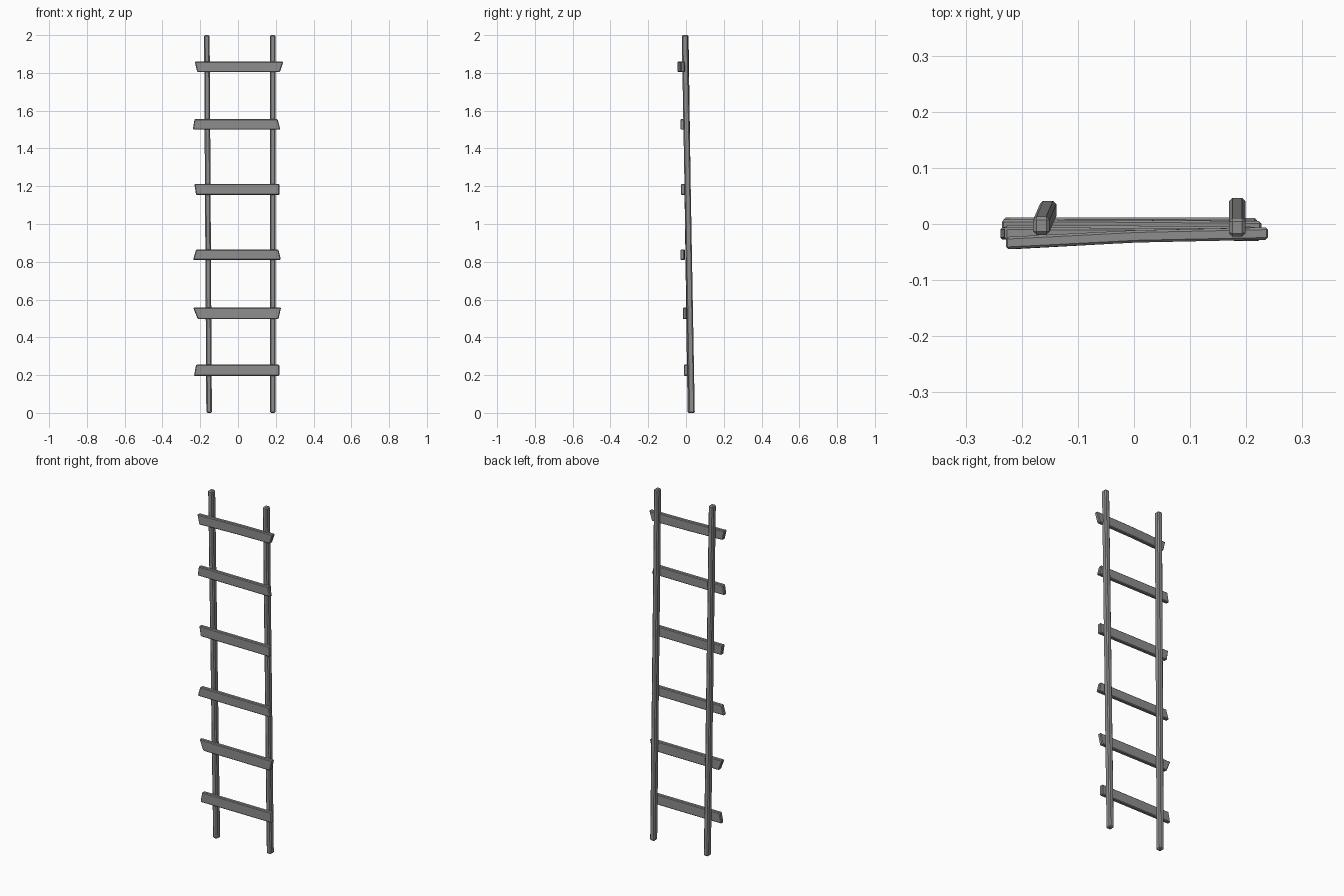
import bpy
import bmesh
from mathutils import Vector

cube = bpy.data.objects.get("Cube")
if cube:
    bpy.data.objects.remove(cube, do_unlink=True)

# One weathered grey for the whole ladder
grey = bpy.data.materials.new("weathered_grey")
grey.use_nodes = True
colour = (0.27, 0.27, 0.27, 1)
grey.diffuse_color = colour
grey.node_tree.nodes["Principled BSDF"].inputs["Base Color"].default_value = colour


def beam(name, sections, chamfer):
    """Skin a run of four-cornered sections, cap both ends and chamfer the edges."""
    bm = bmesh.new()
    rings = [[bm.verts.new(p) for p in s] for s in sections]
    for a, b in zip(rings, rings[1:]):
        for i in range(4):
            j = (i + 1) % 4
            bm.faces.new((a[i], a[j], b[j], b[i]))
    bm.faces.new(rings[0])
    bm.faces.new(rings[-1])
    bmesh.ops.recalc_face_normals(bm, faces=bm.faces)
    sharp = [e for e in bm.edges if e.calc_face_angle(0) > 0.7]
    bmesh.ops.bevel(bm, geom=sharp, offset=chamfer, segments=1,
                    affect='EDGES', clamp_overlap=True)
    mesh = bpy.data.meshes.new(name)
    bm.to_mesh(mesh)
    bm.free()
    mesh.materials.append(grey)
    obj = bpy.data.objects.new(name, mesh)
    bpy.context.collection.objects.link(obj)


def post(name, bottom, top):
    """Square-section post leaning from its bottom centre to its top centre."""
    corners = [(-1, -1), (1, -1), (1, 1), (-1, 1)]
    sections = [[Vector(c) + Vector((0.0148 * x, 0.0165 * y, 0)) for x, y in corners]
                for c in (bottom, top)]
    beam(name, sections, 0.006)


def rung(name, low, high, bottom_x, top_x, y_right, y_mid, y_left, thick=0.022):
    """Flat board with slanted ends; the three y values bend it along its length."""
    sections = []
    for t, y in ((0, y_right), (0.5, y_mid), (1, y_left)):
        xb = bottom_x[0] + t * (bottom_x[1] - bottom_x[0])
        xt = top_x[0] + t * (top_x[1] - top_x[0])
        f, b = y - thick / 2, y + thick / 2
        sections.append([(xb, f, low), (xb, b, low), (xt, b, high), (xt, f, high)])
    beam(name, sections, 0.004)


# Uprights, leaning slightly backwards at the foot
post("right_post", (-0.153, 0.025, 0), (-0.165, -0.003, 2))
post("left_post", (0.184, 0.03, 0), (0.184, -0.006, 2))

# Rungs from the ground up, each sawn at its own angle
rung("rung_1", 0.196, 0.255, (-0.233, 0.219), (-0.222, 0.219), 0.001, 0.001, 0.0)
rung("rung_2", 0.496, 0.557, (-0.213, 0.214), (-0.237, 0.228), -0.003, -0.004, -0.006)
rung("rung_3", 0.81, 0.865, (-0.238, 0.227), (-0.222, 0.214), -0.016, -0.018, -0.019)
rung("rung_4", 1.154, 1.212, (-0.222, 0.219), (-0.231, 0.219), -0.013, -0.014, -0.016)
rung("rung_5", 1.5, 1.555, (-0.239, 0.224), (-0.23, 0.21), -0.017, -0.018, -0.019)
rung("rung_6", 1.804, 1.86, (-0.216, 0.222), (-0.229, 0.24), -0.034, -0.022, -0.017)
